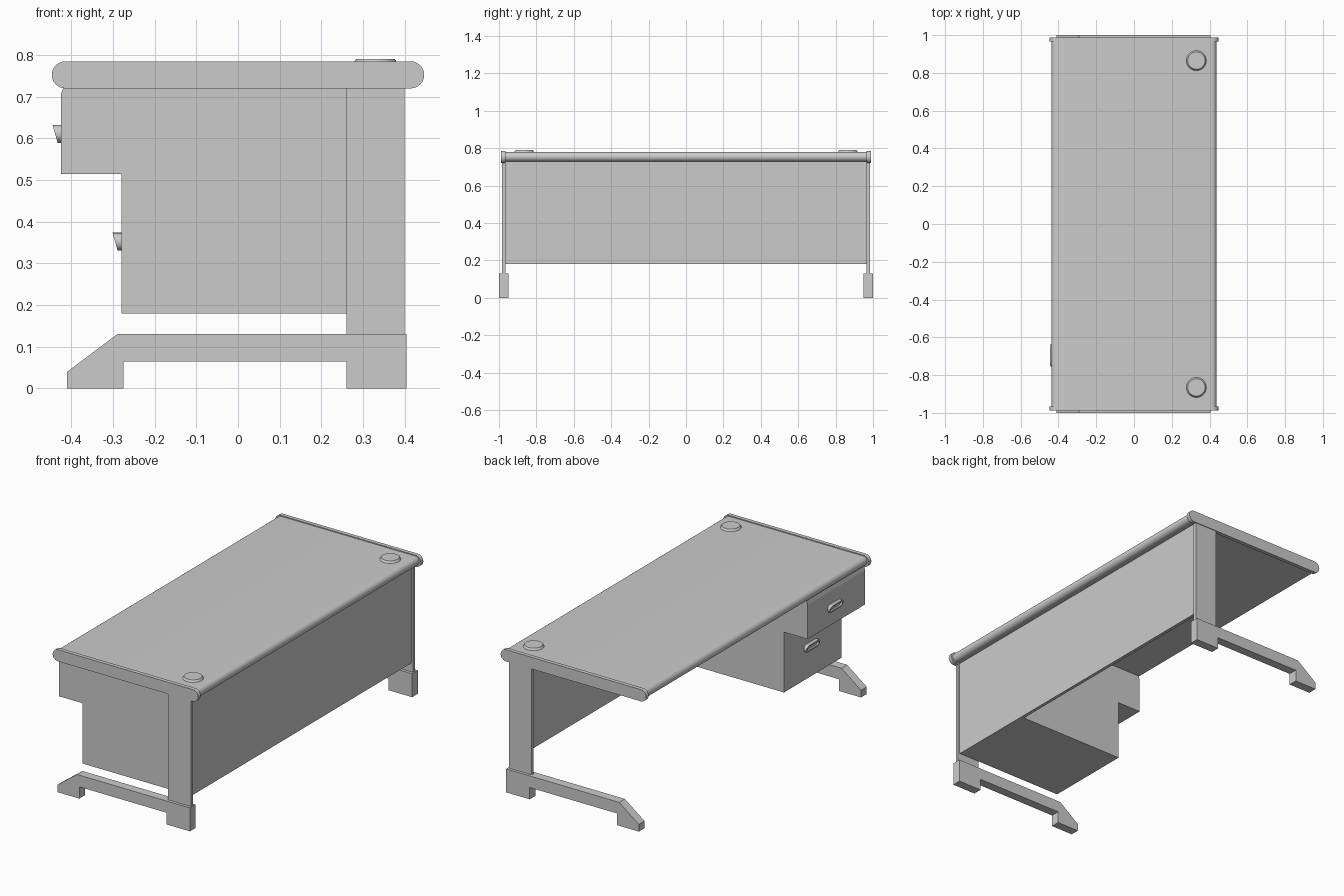
import bpy, bmesh, math

cube = bpy.data.objects.get("Cube")
if cube:
    bpy.data.objects.remove(cube, do_unlink=True)

grey = bpy.data.materials.new("light_grey")
grey.use_nodes = True
grey.diffuse_color = (0.6, 0.6, 0.6, 1)
grey.node_tree.nodes["Principled BSDF"].inputs["Base Color"].default_value = (0.6, 0.6, 0.6, 1)


def finish(name, bm, smooth=False):
    bmesh.ops.recalc_face_normals(bm, faces=bm.faces)
    mesh = bpy.data.meshes.new(name)
    bm.to_mesh(mesh)
    bm.free()
    mesh.materials.append(grey)
    obj = bpy.data.objects.new(name, mesh)
    bpy.context.collection.objects.link(obj)
    if smooth:
        bpy.ops.object.select_all(action="DESELECT")
        obj.select_set(True)
        bpy.context.view_layer.objects.active = obj
        bpy.ops.object.shade_smooth_by_angle(angle=math.radians(35))
    return obj


def prism(name, profile, y0, y1, smooth=False):
    """Extrude an x-z profile along y."""
    bm = bmesh.new()
    face = bm.faces.new([bm.verts.new((x, y0, z)) for x, z in profile])
    made = bmesh.ops.extrude_face_region(bm, geom=[face])["geom"]
    verts = [g for g in made if isinstance(g, bmesh.types.BMVert)]
    bmesh.ops.translate(bm, verts=verts, vec=(0, y1 - y0, 0))
    return finish(name, bm, smooth)


def box(x0, x1, z0, z1):
    return [(x0, z0), (x1, z0), (x1, z1), (x0, z1)]


def stadium(half_length, radius, cx, cz, steps=12):
    """Outline with two half-round ends."""
    points = []
    for side in (1, -1):
        for i in range(steps + 1):
            a = math.pi * (i / steps - 0.5)
            points.append((cx + side * (half_length - radius + radius * math.cos(a)),
                           cz + side * radius * math.sin(a)))
    return points


# Worktop with half-round long edges
prism("worktop", stadium(0.437, 0.026, 0, 0.754), -0.968, 0.968, True)

# Foot outline: raised beam, toe with a sloped front, block heel
foot = [(-0.41, 0), (-0.275, 0), (-0.275, 0.065), (0.26, 0.065), (0.26, 0),
        (0.405, 0), (0.405, 0.13), (-0.29, 0.13), (-0.41, 0.04)]

# End caps, posts, feet and cable covers, one of each at both ends
for end, s in (("front", -1), ("back", 1)):
    prism(end + "_end_cap", stadium(0.447, 0.0325, 0, 0.7525), s * 0.966, s * 0.988, True)
    prism(end + "_post", box(0.26, 0.40, 0.13, 0.722), s * 0.966, s * 0.984)
    prism(end + "_foot", foot, s * 0.95, s)
    bm = bmesh.new()
    bmesh.ops.create_cone(bm, cap_ends=True, segments=32, radius1=0.055, radius2=0.046, depth=0.014)
    bmesh.ops.translate(bm, verts=bm.verts, vec=(0.33, s * 0.865, 0.784))
    finish(end + "_cable_cover", bm, True)

# Modesty panel between the posts
prism("modesty_panel", box(0.372, 0.39, 0.18, 0.73), -0.967, 0.967)

# Drawer cabinet, with the upper drawer reaching forward
cabinet = [(0.372, 0.18), (0.372, 0.728), (-0.418, 0.728), (-0.425, 0.705),
           (-0.425, 0.515), (-0.28, 0.515), (-0.28, 0.18)]
prism("drawer_cabinet", cabinet, -0.965, -0.46)


def handle(name, x, z):
    """Rounded pull with a recessed middle, thicker at the top."""
    bm = bmesh.new()
    half = 0.0215
    front = bm.faces.new([bm.verts.new((x, py, pz)) for py, pz in stadium(0.06, half, -0.695, z)])
    made = bmesh.ops.extrude_face_region(bm, geom=[front])["geom"]
    verts = [g for g in made if isinstance(g, bmesh.types.BMVert)]
    for v in verts:
        v.co.x -= 0.016 + 0.006 * (v.co.z - z) / half
    bm.faces.remove(front) if front.is_valid else None
    rim = next(g for g in made if isinstance(g, bmesh.types.BMFace))
    bmesh.ops.recalc_face_normals(bm, faces=bm.faces)
    bmesh.ops.inset_region(bm, faces=[rim], thickness=0.009)
    inner = bmesh.ops.extrude_face_region(bm, geom=[rim])["geom"]
    bmesh.ops.translate(bm, verts=[g for g in inner if isinstance(g, bmesh.types.BMVert)],
                        vec=(0.010, 0, 0))
    if rim.is_valid:
        bm.faces.remove(rim)
    finish(name, bm, True)


handle("upper_drawer_handle", -0.423, 0.611)
handle("lower_drawer_handle", -0.279, 0.352)
